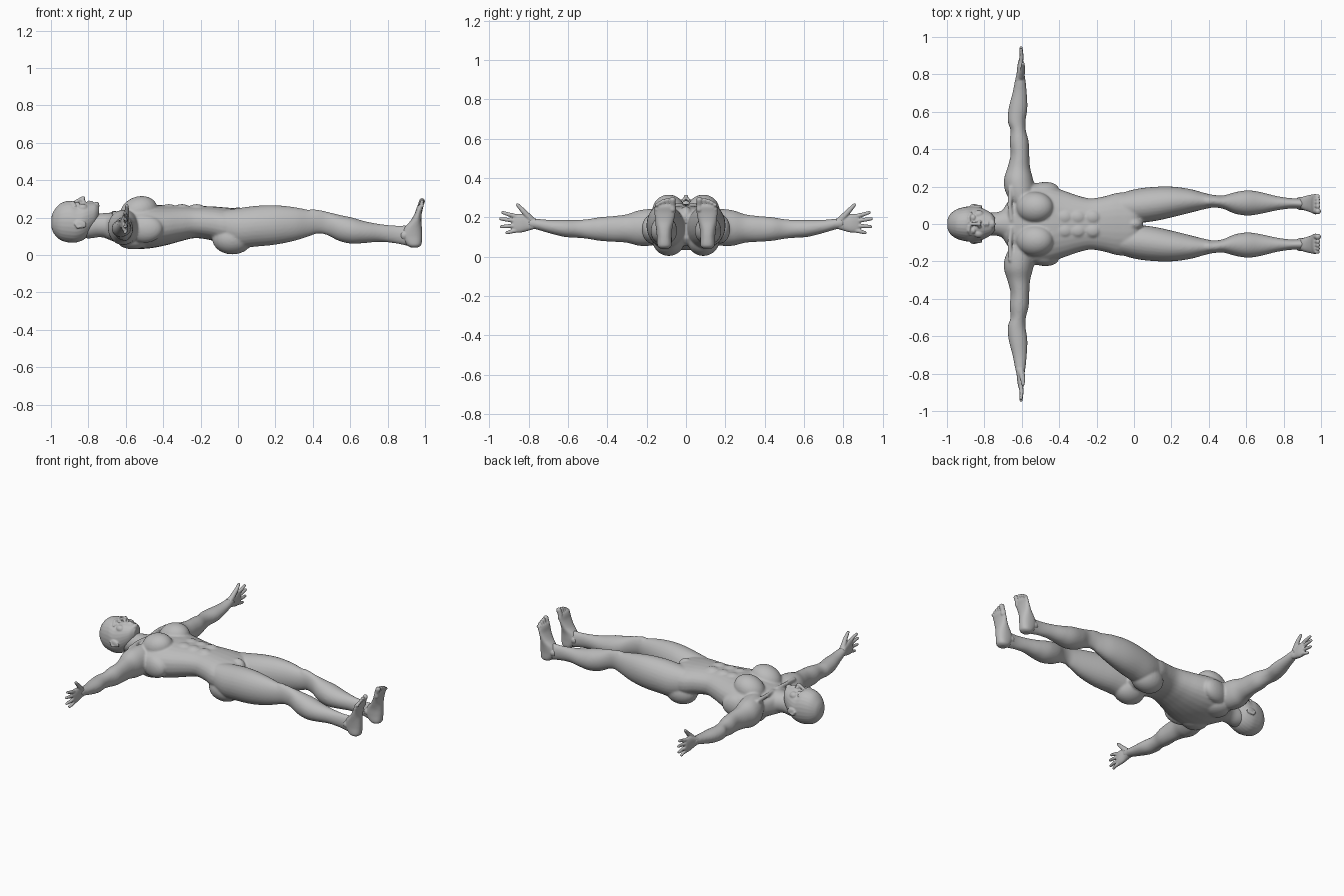
import bpy, bmesh, math
from mathutils import Matrix, Vector

cube = bpy.data.objects.get("Cube")
if cube:
    bpy.data.objects.remove(cube, do_unlink=True)

skin = bpy.data.materials.new("matte grey")
skin.use_nodes = True
GREY = (0.5, 0.5, 0.5, 1)
skin.diffuse_color = GREY
bsdf = skin.node_tree.nodes["Principled BSDF"]
bsdf.inputs["Base Color"].default_value = GREY
bsdf.inputs["Roughness"].default_value = 0.7


def spline(rows, steps=5):
    """Catmull-Rom interpolation of profile rows."""
    out = []
    for i in range(len(rows) - 1):
        p = [rows[max(0, min(len(rows) - 1, i + k))] for k in (-1, 0, 1, 2)]
        for s in range(steps):
            t = s / steps
            out.append([0.5 * (2 * b + (c - a) * t + (2 * a - 5 * b + 4 * c - d) * t * t
                               + (3 * b - a - 3 * c + d) * t ** 3) for a, b, c, d in zip(*p)])
    return out + [list(rows[-1])]


def loft(bm, axis, rows, power=2.0, n=28):
    """Rows are (position on axis, min/max of second axis, min/max of third axis)."""
    rings = []
    for t, a0, a1, b0, b1 in spline(rows):
        ring = []
        for k in range(n):
            c, s = math.cos(math.tau * k / n), math.sin(math.tau * k / n)
            u = math.copysign(abs(c) ** (2 / power), c)
            v = math.copysign(abs(s) ** (2 / power), s)
            a = (a0 + a1) / 2 + (a1 - a0) / 2 * u
            b = (b0 + b1) / 2 + (b1 - b0) / 2 * v
            co = {"x": (t, a, b), "y": (a, t, b), "z": (b, a, t)}[axis]
            ring.append(bm.verts.new(co))
        rings.append(ring)
    for r, q in zip(rings, rings[1:]):
        for k in range(n):
            bm.faces.new((r[k], r[(k + 1) % n], q[(k + 1) % n], q[k]))
    bm.faces.new(rings[0])
    bm.faces.new(rings[-1])


def ball(bm, centre, radii, tilt=0.0, axis="Y"):
    m = (Matrix.Translation(centre) @ Matrix.Rotation(math.radians(tilt), 4, axis)
         @ Matrix.Diagonal((*radii, 1)))
    bmesh.ops.create_uvsphere(bm, u_segments=24, v_segments=16, radius=1, matrix=m)


def limb(bm, points, radii):
    """Rounded, tapering chain for fingers, toes and small ridges."""
    for p, r in zip(points, radii):
        ball(bm, p, (r, r, r))
    for p, q, r, s in zip(points, points[1:], radii, radii[1:]):
        p, q = Vector(p), Vector(q)
        m = Matrix.Translation((p + q) / 2) @ (q - p).to_track_quat("Z", "Y").to_matrix().to_4x4()
        bmesh.ops.create_cone(bm, cap_ends=True, segments=16, radius1=r, radius2=s,
                              depth=(q - p).length, matrix=m)


def mirror_copy(bm):
    geom = bmesh.ops.duplicate(bm, geom=bm.verts[:] + bm.edges[:] + bm.faces[:])["geom"]
    for v in geom:
        if isinstance(v, bmesh.types.BMVert):
            v.co.y = -v.co.y


def finish(name, bm, voxel, smooth, flip=False):
    """Fuse the overlapping volumes into one smooth skin."""
    if flip:
        for v in bm.verts:
            v.co.y = -v.co.y
    bmesh.ops.recalc_face_normals(bm, faces=bm.faces[:])
    me = bpy.data.meshes.new(name)
    bm.to_mesh(me)
    bm.free()
    me.materials.append(skin)
    me.polygons.foreach_set("use_smooth", [True] * len(me.polygons))
    ob = bpy.data.objects.new(name, me)
    bpy.context.collection.objects.link(ob)
    mod = ob.modifiers.new("fuse", "REMESH")
    mod.mode = "VOXEL"
    mod.voxel_size = voxel
    mod.use_smooth_shade = True
    mod = ob.modifiers.new("soften", "SMOOTH")
    mod.factor = 0.5
    mod.iterations = smooth


# ---- body: sided parts first, then mirrored, then the centre
bm = bmesh.new()
# leg
loft(bm, "x", [(-.10, .03, .155, .08, .235), (0, .006, .185, .04, .25), (.10, .014, .198, .045, .263),
               (.20, .035, .20, .055, .266), (.30, .06, .187, .075, .256), (.38, .08, .165, .10, .241),
               (.43, .088, .155, .115, .241), (.48, .08, .153, .105, .23), (.54, .055, .17, .075, .215),
               (.61, .045, .18, .06, .20), (.68, .055, .17, .064, .18), (.76, .072, .15, .07, .165),
               (.84, .083, .138, .062, .157), (.90, .08, .138, .05, .157), (.94, .08, .14, .045, .15),
               (.97, .085, .135, .06, .135)])
# arm
loft(bm, "y", [(.12, -.66, -.54, .07, .24), (.18, -.69, -.53, .055, .242), (.24, -.695, -.54, .055, .235),
               (.30, -.677, -.555, .07, .215), (.37, -.66, -.56, .075, .206), (.44, -.665, -.563, .08, .20),
               (.50, -.66, -.578, .09, .19), (.55, -.675, -.58, .095, .187), (.62, -.67, -.57, .10, .187),
               (.70, -.65, -.573, .12, .187), (.77, -.636, -.58, .14, .194), (.80, -.63, -.585, .14, .20)])
ball(bm, (-.53, .088, .232), (.103, .084, .08), -20)          # chest muscle
ball(bm, (-.03, .088, .086), (.108, .083, .083))              # buttock
ball(bm, (-.56, .10, .075), (.085, .075, .045))               # shoulder blade
ball(bm, (-.50, .17, .14), (.10, .052, .075), 12, "Z")        # side of the back
ball(bm, (.40, .122, .215), (.04, .026, .03))                 # kneecap
for x in (-.37, -.30, -.22):
    ball(bm, (x, .036, .25), (.042, .036, .022))              # stomach muscles
limb(bm, [(-.655, .02, .222), (-.665, .10, .226), (-.66, .19, .22)], [.013, .012, .014])  # collarbone
mirror_copy(bm)
# torso and neck
loft(bm, "x", [(-.71, -.06, .06, .09, .215), (-.66, -.14, .14, .07, .225), (-.60, -.20, .20, .045, .245),
               (-.54, -.215, .215, .032, .26), (-.46, -.205, .205, .037, .268), (-.38, -.18, .18, .053, .265),
               (-.30, -.152, .152, .075, .264), (-.23, -.137, .137, .09, .262), (-.15, -.15, .15, .08, .26),
               (-.08, -.168, .168, .06, .255), (0, -.16, .16, .06, .245), (.035, -.10, .10, .09, .215)], 2.3)
loft(bm, "x", [(-.88, -.05, .05, .10, .19), (-.80, -.062, .062, .088, .215), (-.74, -.062, .062, .095, .222),
               (-.69, -.08, .08, .085, .226), (-.63, -.12, .12, .06, .23)])
ball(bm, (0, 0, .205), (.05, .035, .05))                      # groin
finish("body", bm, .0065, 6)

# ---- head
bm = bmesh.new()
ball(bm, (-.858, .034, .268), (.013, .017, .014))             # eye
limb(bm, [(-.882, .012, .281), (-.884, .035, .279), (-.872, .058, .262)], [.010, .010, .008])  # brow
ball(bm, (-.826, .012, .287), (.011, .010, .010))             # nostril
ball(bm, (-.83, .05, .25), (.028, .024, .024))                # cheek
ball(bm, (-.842, .094, .165), (.033, .009, .021), 15)         # ear
limb(bm, [(-.868, .097, .165), (-.855, .10, .148), (-.825, .095, .155)], [.008, .008, .006])  # ear rim
mirror_copy(bm)
loft(bm, "x", [(-.998, -.02, .02, .15, .20), (-.985, -.05, .05, .115, .235), (-.95, -.078, .078, .08, .275),
               (-.90, -.092, .092, .066, .29), (-.86, -.094, .094, .068, .277), (-.82, -.088, .088, .085, .283),
               (-.785, -.072, .072, .12, .281), (-.76, -.055, .055, .155, .277), (-.742, -.03, .03, .20, .26)], 2.1)
limb(bm, [(-.878, 0, .278), (-.85, 0, .293), (-.828, 0, .303)], [.009, .010, .012])   # nose
limb(bm, [(-.797, -.02, .272), (-.797, 0, .284), (-.797, .02, .272)], [.006, .008, .006])  # upper lip
limb(bm, [(-.783, -.017, .272), (-.783, 0, .282), (-.783, .017, .272)], [.006, .008, .006])  # lower lip
ball(bm, (-.757, 0, .265), (.016, .024, .02))                 # chin
finish("head", bm, .004, 3)

# ---- hands and feet
for side, flip in (("left", False), ("right", True)):
    bm = bmesh.new()
    loft(bm, "y", [(.765, -.635, -.582, .142, .193), (.80, -.628, -.588, .132, .205),
                   (.84, -.624, -.587, .122, .216), (.87, -.619, -.591, .124, .214), (.882, -.614, -.596, .135, .203)], 2.4)
    for z0, z1, tip in ((.203, .224, .932), (.181, .192, .942), (.157, .152, .938), (.134, .121, .91)):
        mid = (.865 + tip) / 2
        limb(bm, [(-.605, .86, z0), (-.601, mid, (z0 + z1) / 2), (-.604, tip, z1)], [.012, .0105, .0085])
    limb(bm, [(-.603, .79, .19), (-.594, .828, .232), (-.594, .856, .262)], [.018, .013, .009])  # thumb
    finish(side + "_hand", bm, .0035, 3, flip)

    bm = bmesh.new()
    loft(bm, "z", [(.04, .09, .13, .925, .96), (.055, .074, .145, .90, .98), (.10, .072, .148, .875, .985),
                   (.14, .07, .152, .885, .984), (.18, .062, .157, .92, .98), (.22, .054, .16, .944, .982),
                   (.25, .051, .16, .954, .988), (.265, .056, .155, .962, .986)], 2.3)
    ball(bm, (.89, .11, .105), (.03, .036, .03))              # ankle bones
    for y, tip, r in ((.068, .288, .016), (.094, .288, .0115), (.114, .282, .011),
                      (.132, .274, .0105), (.149, .263, .010)):
        limb(bm, [(.972, y, .24), (.974, y, .262), (.984, y, tip)], [r, r * .9, r])
    finish(side + "_foot", bm, .004, 3, flip)
